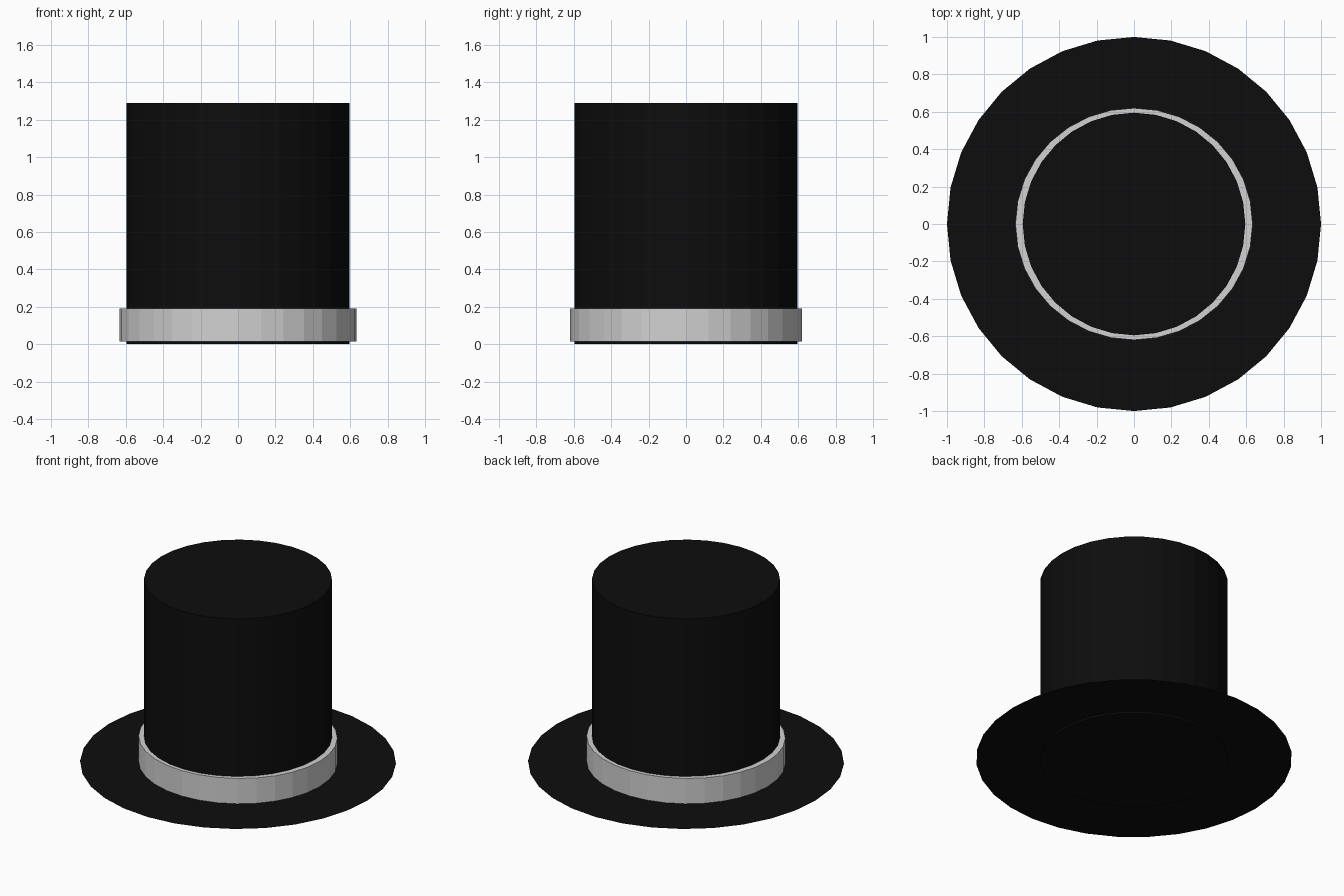
import bpy

if "Cube" in bpy.data.objects:
    bpy.data.objects.remove(bpy.data.objects["Cube"])

SIDES = 32


def material(name, value):
    m = bpy.data.materials.new(name)
    m.diffuse_color = (value, value, value, 1)
    m.use_nodes = True
    m.node_tree.nodes["Principled BSDF"].inputs["Base Color"].default_value = m.diffuse_color
    return m


black = material("black felt", 0.004)
grey = material("light grey ribbon", 0.64)


def cylinder(name, rx, ry, z0, z1, mat):
    """Upright flat-faced cylinder between two heights."""
    bpy.ops.mesh.primitive_cylinder_add(vertices=SIDES, radius=1, depth=1,
                                        location=(0, 0, (z0 + z1) / 2))
    o = bpy.context.object
    o.name = name
    o.scale = (rx, ry, z1 - z0)
    bpy.ops.object.transform_apply(location=True, scale=True)
    o.data.materials.append(mat)
    return o


# Tall crown
cylinder("crown", 0.595, 0.595, 0.0, 1.29, black)

# Ribbon band, slightly wider in x than in y
cylinder("band", 0.634, 0.62, 0.013, 0.19, grey)

# Paper-thin flat brim
bpy.ops.mesh.primitive_circle_add(vertices=SIDES, radius=1, fill_type='NGON',
                                  location=(0, 0, 0.012))
brim = bpy.context.object
brim.name = "brim"
brim.data.materials.append(black)
